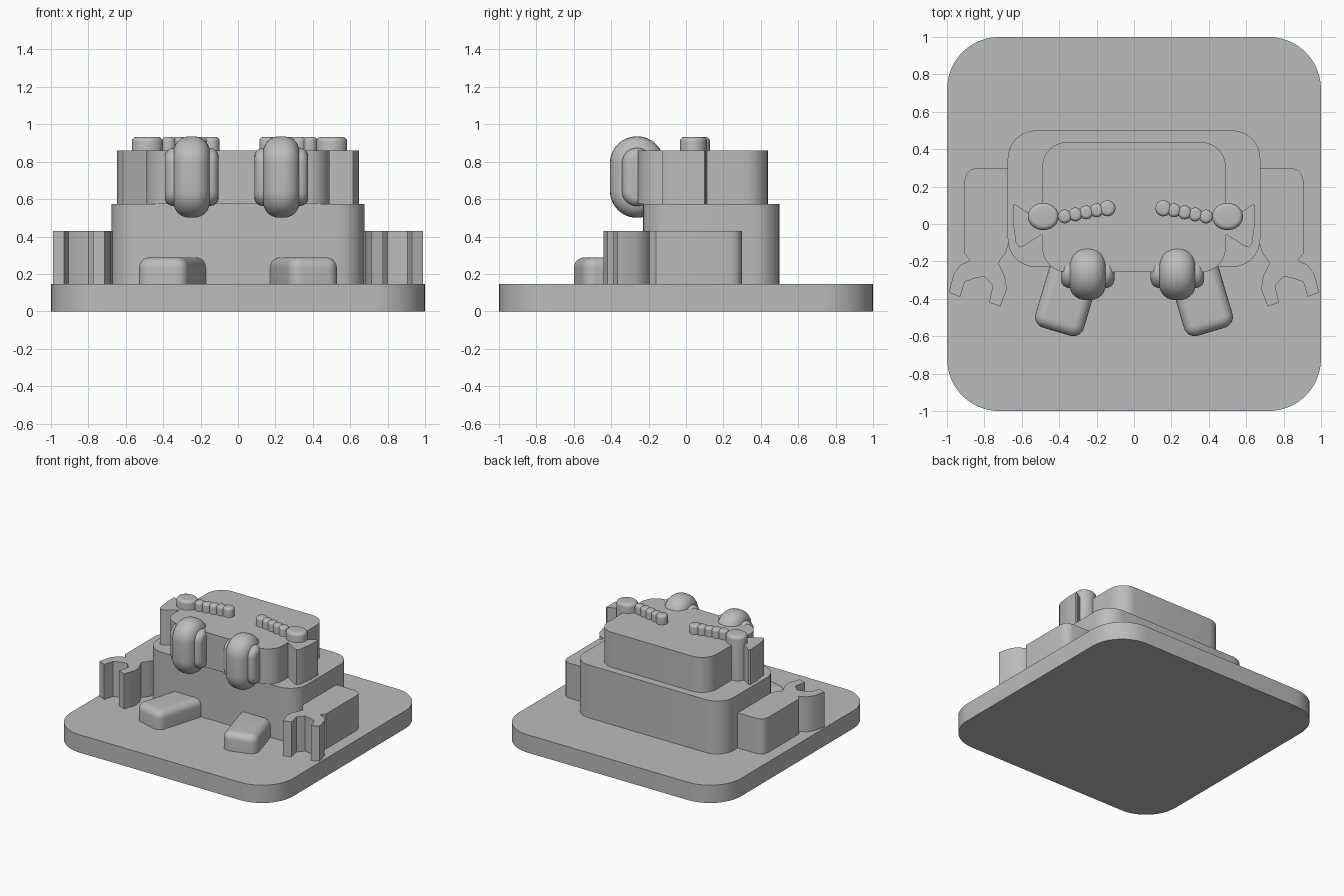
import bpy, bmesh
from math import sin, cos, pi, radians
from mathutils import Matrix

if "Cube" in bpy.data.objects:
    bpy.data.objects.remove(bpy.data.objects["Cube"])

grey = bpy.data.materials.new("plain grey")
grey.use_nodes = True
grey.diffuse_color = (0.5, 0.5, 0.5, 1)
grey.node_tree.nodes["Principled BSDF"].inputs["Base Color"].default_value = (0.5, 0.5, 0.5, 1)


def rounded_rect(w, d, r, steps=8):
    pts = []
    for k, (sx, sy) in enumerate([(1, 1), (-1, 1), (-1, -1), (1, -1)]):
        for i in range(steps + 1):
            a = (k + i / steps) * pi / 2
            pts.append((sx * (w / 2 - r) + r * cos(a), sy * (d / 2 - r) + r * sin(a)))
    return pts


def ellipse(cx, cy, rx, ry, n=24):
    return [(cx + rx * cos(2 * pi * i / n), cy + ry * sin(2 * pi * i / n)) for i in range(n)]


def add_prism(bm, pts, z0, z1, top=0, bottom=0):
    """Extrude an outline and round its top and bottom rims."""
    tmp = bmesh.new()
    base = tmp.faces.new([tmp.verts.new((x, y, z0)) for x, y in pts])
    up = bmesh.ops.extrude_face_region(tmp, geom=[base], use_keep_orig=True)
    verts = [v for v in up["geom"] if isinstance(v, bmesh.types.BMVert)]
    bmesh.ops.translate(tmp, verts=verts, vec=(0, 0, z1 - z0))
    bmesh.ops.recalc_face_normals(tmp, faces=tmp.faces)
    for z, r in ((z1, top), (z0, bottom)):
        if r:
            rim = [e for e in tmp.edges if all(abs(v.co.z - z) < 1e-5 for v in e.verts)]
            bmesh.ops.bevel(tmp, geom=rim, offset=r, segments=6, profile=0.5, affect='EDGES')
    mesh = bpy.data.meshes.new("tmp")
    tmp.to_mesh(mesh)
    tmp.free()
    bm.from_mesh(mesh)
    bpy.data.meshes.remove(mesh)


def make(name, prisms, matrix=Matrix()):
    bm = bmesh.new()
    for p in prisms:
        add_prism(bm, *p)
    bmesh.ops.transform(bm, matrix=matrix, verts=bm.verts)
    mesh = bpy.data.meshes.new(name)
    bm.to_mesh(mesh)
    bm.free()
    mesh.materials.append(grey)
    ob = bpy.data.objects.new(name, mesh)
    bpy.context.collection.objects.link(ob)
    bpy.ops.object.select_all(action='DESELECT')
    ob.select_set(True)
    bpy.context.view_layer.objects.active = ob
    bpy.ops.object.shade_smooth_by_angle(angle=radians(32))


FLOOR, SHOULDER, CROWN = 0.145, 0.575, 0.86

# Stacked base, body and head
make("base_plate", [(rounded_rect(2, 2, 0.28, 12), 0, FLOOR)])
make("body", [(rounded_rect(1.35, 0.73, 0.15), FLOOR, SHOULDER)],
     Matrix.Translation((0, 0.135, 0)))
make("head", [(rounded_rect(0.98, 0.695, 0.13), SHOULDER, CROWN)],
     Matrix.Translation((0, 0.09, 0)))

# Arm with open claw, drawn for the +x side
arm = [(0.675, 0.3), (0.84, 0.3), (0.875, 0.29), (0.895, 0.27), (0.905, 0.235),
       (0.905, -0.16), (0.875, -0.195), (0.93, -0.22), (0.965, -0.27), (0.99, -0.365),
       (0.93, -0.39), (0.905, -0.31), (0.85, -0.29), (0.8, -0.28), (0.755, -0.33),
       (0.775, -0.42), (0.715, -0.44), (0.68, -0.35), (0.69, -0.28), (0.725, -0.21),
       (0.71, -0.185), (0.685, -0.155), (0.67, -0.1), (0.66, 0.2)]
ear = [(0.44, 0.05), (0.52, 0.05), (0.575, 0.065), (0.635, 0.105), (0.648, 0.1),
       (0.648, 0.02), (0.632, -0.1), (0.615, -0.125), (0.59, -0.118), (0.5, -0.06), (0.44, -0.05)]

for side, s, shift in (("right", -1, 0), ("left", 1, 0.015)):
    flip = Matrix.Diagonal((s, 1, 1, 1))
    make(side + "_arm", [([(s * x, y) for x, y in arm], FLOOR, 0.43)])
    make(side + "_ear", [([(s * x, y) for x, y in ear], SHOULDER, CROWN)])

    # Foot splayed outward
    make(side + "_foot", [(rounded_rect(0.27, 0.45, 0.06), FLOOR, 0.288, 0.055)],
         Matrix.Translation((s * 0.35, -0.36, 0)) @ Matrix.Rotation(s * radians(16.5), 4, 'Z'))

    # Upright oval eye with a narrower core showing on both sides
    stand = Matrix(((0, 0, 1, s * 0.24 - 0.008), (1, 0, 0, -0.262), (0, 1, 0, 0.718), (0, 0, 0, 1)))
    make(side + "_eye", [
        (rounded_rect(0.29, 0.435, 0.144, 12), -0.098, 0.098, 0.085, 0.085),
        (rounded_rect(0.16, 0.31, 0.079, 10), -0.143, 0.143, 0.045, 0.045)], stand)

    # Beaded brow tapering toward the middle
    brow = [(ellipse(s * 0.485 + shift, 0.04, 0.083, 0.073), SHOULDER, 0.932, 0.025)]
    for i in range(5):
        r = 0.043 if i == 4 else 0.037
        brow.append((ellipse(s * (0.37 - 0.057 * i) + shift, 0.04 + 0.011 * i, r, r),
                     CROWN - 0.02, 0.932, 0.02))
    make(side + "_brow", brow)
